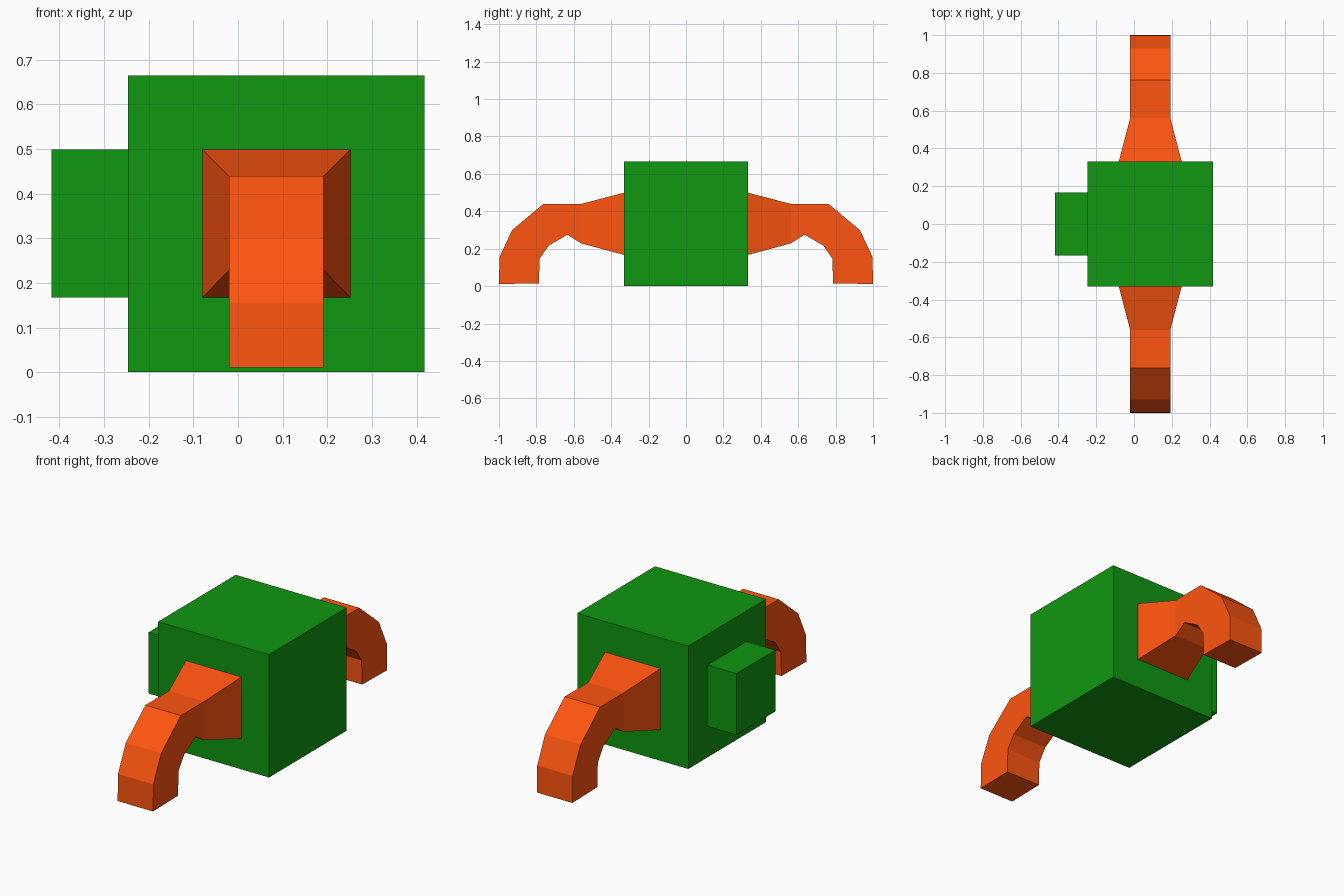
import bpy, bmesh

if "Cube" in bpy.data.objects:
    bpy.data.objects.remove(bpy.data.objects["Cube"])


def material(name, color):
    m = bpy.data.materials.new(name)
    m.diffuse_color = (*color, 1)
    m.use_nodes = True
    m.node_tree.nodes["Principled BSDF"].inputs["Base Color"].default_value = m.diffuse_color
    return m


def add_object(name, bm, mat):
    bmesh.ops.recalc_face_normals(bm, faces=bm.faces)
    mesh = bpy.data.meshes.new(name)
    bm.to_mesh(mesh)
    bm.free()
    mesh.materials.append(mat)
    ob = bpy.data.objects.new(name, mesh)
    bpy.context.collection.objects.link(ob)
    return ob


def box(name, lo, hi, mat):
    bm = bmesh.new()
    bmesh.ops.create_cube(bm, size=1)
    for v in bm.verts:
        v.co = [(a + b) / 2 + c * (b - a) for a, b, c in zip(lo, hi, v.co)]
    return add_object(name, bm, mat)


green = material("green", (0.005, 0.31, 0.005))
orange = material("orange", (1.0, 0.09, 0.005))

# Main cube and the smaller block on its left side
box("body", (-0.246, -0.332, 0), (0.418, 0.332, 0.665), green)
box("side_block", (-0.418, -0.166, 0.167), (-0.246, 0.166, 0.499), green)

# Curved arm: half width, outer (y, z), inner (y, z) for each section
ARM_X = 0.086
SECTIONS = [
    (0.166, (0.332, 0.499), (0.332, 0.167)),
    (0.106, (0.562, 0.439), (0.562, 0.229)),
    (0.106, (0.763, 0.439), (0.634, 0.275)),
    (0.106, (0.930, 0.299), (0.735, 0.216)),
    (0.106, (0.997, 0.156), (0.782, 0.147)),
    (0.106, (1.000, 0.011), (0.787, 0.015)),
]
bm = bmesh.new()
rings = []
for w, outer, inner in SECTIONS:
    rings.append([bm.verts.new((ARM_X + s * w, y, z))
                  for s, (y, z) in ((-1, outer), (1, outer), (1, inner), (-1, inner))])
for a, b in zip(rings, rings[1:]):
    for i in range(4):
        j = (i + 1) % 4
        bm.faces.new((a[i], a[j], b[j], b[i]))
bm.faces.new(rings[0])
bm.faces.new(rings[-1])
arms = add_object("arms", bm, orange)

# Second arm mirrored to the front
mirror = arms.modifiers.new("mirror", 'MIRROR')
mirror.use_axis = (False, True, False)
mirror.use_mirror_merge = False
